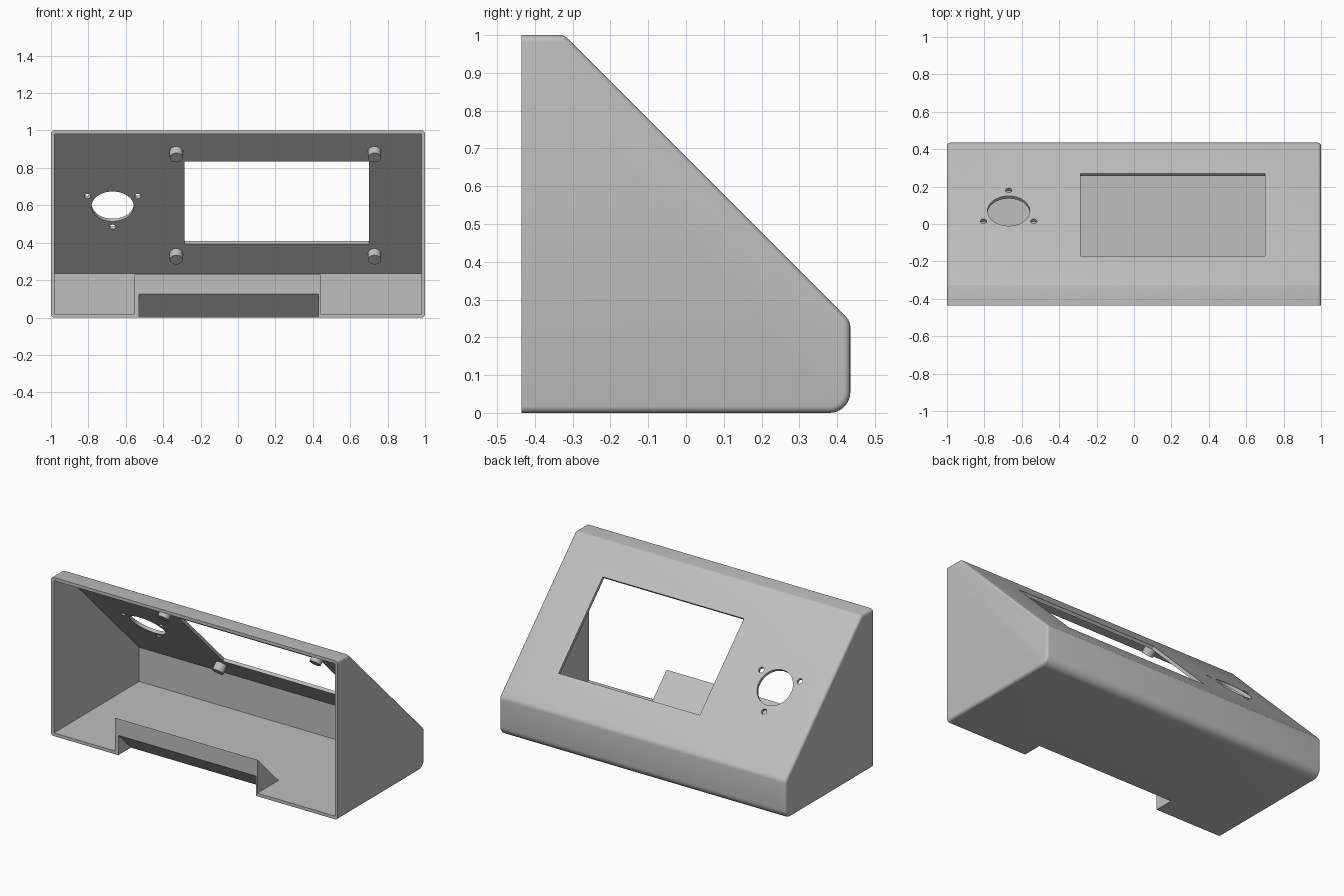
import bpy, bmesh, math
from mathutils import Vector, Matrix

if "Cube" in bpy.data.objects:
    bpy.data.objects.remove(bpy.data.objects["Cube"])

plastic = bpy.data.materials.new("grey plastic")
plastic.diffuse_color = (0.52, 0.52, 0.52, 1)
plastic.use_nodes = True
plastic.node_tree.nodes["Principled BSDF"].inputs["Base Color"].default_value = plastic.diffuse_color

FRONT, BACK = -0.435, 0.435
SLOPE = 0.678                                  # y + z on the outer sloped panel
NORMAL = Vector((0, 1, 1)).normalized()        # outward from the sloped panel
UPHILL = Vector((0, -1, 1)).normalized()


def finish(name, bm):
    bmesh.ops.recalc_face_normals(bm, faces=bm.faces)
    me = bpy.data.meshes.new(name)
    bm.to_mesh(me)
    bm.free()
    me.materials.append(plastic)
    ob = bpy.data.objects.new(name, me)
    bpy.context.collection.objects.link(ob)
    return ob


def prism_bm(profile, x0, x1):
    """Extrude a (y, z) profile along x."""
    bm = bmesh.new()
    face = bm.faces.new([bm.verts.new((x0, y, z)) for y, z in profile])
    ext = bmesh.ops.extrude_face_region(bm, geom=[face])["geom"]
    bmesh.ops.translate(bm, vec=(x1 - x0, 0, 0),
                        verts=[v for v in ext if isinstance(v, bmesh.types.BMVert)])
    bmesh.ops.recalc_face_normals(bm, faces=bm.faces)
    return bm


def prism(name, profile, x0, x1):
    return finish(name, prism_bm(profile, x0, x1))


def cylinder(name, center, radius, depth, sides):
    """Cylinder whose axis is square to the sloped panel."""
    bm = bmesh.new()
    mat = Matrix.Translation(center) @ Matrix.Rotation(-math.pi / 4, 4, 'X')
    bmesh.ops.create_cone(bm, cap_ends=True, segments=sides, radius1=radius,
                          radius2=radius, depth=depth, matrix=mat)
    return finish(name, bm)


def combine(target, tool, operation):
    mod = target.modifiers.new("combine", 'BOOLEAN')
    mod.operation, mod.solver, mod.object = operation, 'EXACT', tool
    bpy.context.view_layer.objects.active = target
    bpy.ops.object.modifier_apply(modifier=mod.name)
    bpy.data.objects.remove(tool, do_unlink=True)


def round_edges(bm, test, radius, segments):
    edges = [e for e in bm.edges if test(*[v.co for v in e.verts])]
    bmesh.ops.bevel(bm, geom=edges, offset=radius, offset_type='OFFSET',
                    segments=segments, profile=0.5, affect='EDGES')


# Outer body with rounded long edges, then rounded side outlines
bm = prism_bm([(FRONT, 0), (FRONT, 1), (SLOPE - 1, 1),
               (BACK, SLOPE - BACK), (BACK, 0)], -1, 1)
long_edge = lambda a, b: abs(a.x - b.x) > 1 and a.y > FRONT + 0.01
round_edges(bm, lambda a, b: long_edge(a, b) and a.z < 0.1, 0.055, 7)
round_edges(bm, lambda a, b: long_edge(a, b) and a.y > 0.4 and 0.2 < a.z < 0.3, 0.015, 3)
round_edges(bm, lambda a, b: long_edge(a, b) and a.z > 0.99 and a.y > -0.33, 0.01, 3)
round_edges(bm, lambda a, b: abs(a.x - b.x) < 1e-4 and max(a.y, b.y) > FRONT + 0.01,
            0.018, 4)
body = finish("enclosure_body", bm)

# Hollow interior, open at the front
W, INNER = 0.02, SLOPE - 0.028
combine(body, prism("cavity", [(-0.6, W), (-0.6, 1 - W), (INNER - 1 + W, 1 - W),
                               (BACK - W, INNER - BACK + W), (BACK - W, W)],
                    -1 + W, 1 - W), 'DIFFERENCE')

# Wedge hood over the cable notch at the front of the floor
combine(body, prism("hood", [(FRONT, 0.01), (FRONT, 0.23), (-0.215, 0.01)],
                    -0.555, 0.44), 'UNION')
combine(body, prism("notch", [(-0.5, -0.05), (-0.5, 0.19), (-0.26, -0.05)],
                    -0.53, 0.43), 'DIFFERENCE')

# Display window cut square through the sloped panel
window = []
for y, side in ((-0.17, -1), (-0.17, 1), (0.27, 1), (0.27, -1)):
    p = Vector((0, y, SLOPE - y)) + NORMAL * 0.06 * side
    window.append((p.y, p.z))
combine(body, prism("window", window, -0.285, 0.70), 'DIFFERENCE')

# Round opening with three screw holes around it
hub = Vector((-0.67, 0.07, SLOPE - 0.07))
combine(body, cylinder("round_opening", hub, 0.113, 0.12, 48), 'DIFFERENCE')
for deg in (30, 150, 270):
    a = math.radians(deg)
    spot = hub + 0.155 * (Vector((1, 0, 0)) * math.cos(a) + UPHILL * math.sin(a))
    combine(body, cylinder("screw_hole", spot, 0.017, 0.12, 16), 'DIFFERENCE')

# Mounting posts on the inside of the panel
posts = []
for x in (-0.33, 0.73):
    for z in (0.89, 0.344):
        base = Vector((x, INNER - z, z))
        posts.append(cylinder("mounting_post", base - NORMAL * 0.022, 0.035, 0.056, 24))

# Smooth shading with sharp corners kept
bpy.ops.object.select_all(action='DESELECT')
for ob in [body] + posts:
    ob.select_set(True)
bpy.context.view_layer.objects.active = body
bpy.ops.object.shade_smooth_by_angle(angle=math.radians(30))
